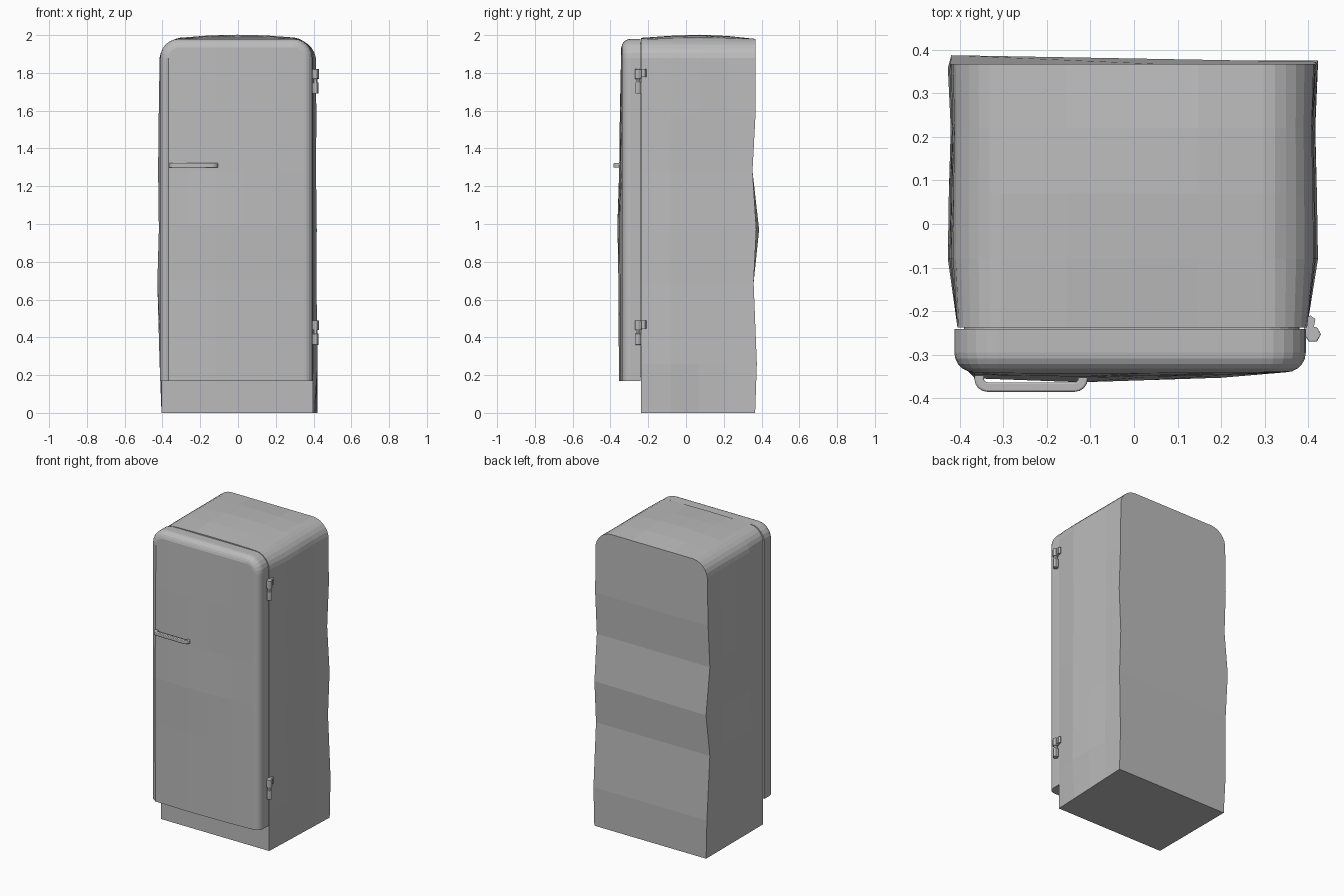
import bpy, bmesh, math
from mathutils import Vector

if "Cube" in bpy.data.objects:
    bpy.data.objects.remove(bpy.data.objects["Cube"])

grey = bpy.data.materials.new("worn grey enamel")
grey.use_nodes = True
grey.diffuse_color = (0.5, 0.5, 0.5, 1)
grey.node_tree.nodes["Principled BSDF"].inputs["Base Color"].default_value = (0.5, 0.5, 0.5, 1)


def finish(name, bm, smooth=False):
    bmesh.ops.recalc_face_normals(bm, faces=bm.faces)
    mesh = bpy.data.meshes.new(name)
    bm.to_mesh(mesh)
    bm.free()
    mesh.materials.append(grey)
    ob = bpy.data.objects.new(name, mesh)
    bpy.context.collection.objects.link(ob)
    if smooth:
        bpy.ops.object.select_all(action='DESELECT')
        ob.select_set(True)
        bpy.context.view_layer.objects.active = ob
        bpy.ops.object.shade_smooth_by_angle(angle=math.radians(30))
    return ob


def lerp(t, xs, ys):
    """Piecewise linear lookup used for dented surfaces."""
    if t <= xs[0]:
        return ys[0]
    for a, b, p, q in zip(xs, xs[1:], ys, ys[1:]):
        if t <= b:
            return p + (q - p) * (t - a) / (b - a)
    return ys[-1]


def arch(x0, x1, z0, z1, r, seg=6, levels=(), cols=0):
    """Outline with square bottom and rounded top, from lower left to lower right."""
    pts = [(x0, z0)] + [(x0, z) for z in levels]
    for cx, start in ((x0 + r, 180), (x1 - r, 90)):
        for i in range(seg + 1):
            a = math.radians(start - 90 * i / seg)
            pts.append((cx + r * math.cos(a), z1 - r + r * math.sin(a)))
        if start == 180:
            pts += [(x0 + r + (x1 - x0 - 2 * r) * i / (cols + 1), z1) for i in range(1, cols + 1)]
    return pts + [(x1, z) for z in reversed(levels)] + [(x1, z0)]


def loft(bm, rings):
    rows = [[bm.verts.new(p) for p in ring] for ring in rings]
    n = len(rows[0])
    for a, b in zip(rows, rows[1:]):
        for i in range(n):
            j = (i + 1) % n
            bm.faces.new((a[i], a[j], b[j], b[i]))
    return rows


# Cabinet: rounded-top shell with dented sides, top and back
LEVELS = [0.26, 0.69, 0.97, 1.28, 1.56]
Z = [0] + LEVELS + [1.88]
LEFT = [0, 0.01, 0.022, 0.014, 0.018, 0.015, 0.01]
RIGHT = [0.025, 0.025, 0.018, 0.02, 0.016, 0.018, 0.015]
BACK_LEFT = [0.366, 0.372, 0.358, 0.387, 0.352, 0.367, 0.367]
BACK_RIGHT = [0.366, 0.375, 0.358, 0.372, 0.352, 0.367, 0.367]
DEPTHS = [-0.237, -0.08, 0.07, 0.22, 0.37]


def cabinet_point(x, z, y):
    side = lerp(y, DEPTHS, [0, 1, 0.9, 0.7, 1])
    out = lerp(z, Z, LEFT if x < 0 else RIGHT)
    if z > 1.88:
        out *= max(0, (1.98 - z) / 0.1)
    if z == 0:
        side = lerp(y, [-0.237, 0.37], [0, 1])
    nx = x + math.copysign(out * side, x)
    top = 0.022 * lerp(y, DEPTHS, [0.25, 0.75, 1, 0.7, 0]) * max(0, 1 - (x / 0.36) ** 2)
    nz = z + (top if z > 1.97 else 0)
    if y == DEPTHS[-1]:
        f = (x + 0.4) / 0.8
        y = lerp(z, Z, BACK_LEFT) * (1 - f) + lerp(z, Z, BACK_RIGHT) * f
    return nx, y, nz


outline = arch(-0.405, 0.397, 0, 1.98, 0.1, 6, LEVELS, 3)
bm = bmesh.new()
rows = loft(bm, [[cabinet_point(x, z, y) for x, z in outline] for y in DEPTHS])
bm.faces.new(rows[0])
back = rows[-1]
k = len(LEVELS) + 1
for i in range(k):
    bm.faces.new((back[i], back[i + 1], back[-2 - i], back[-1 - i]))
bm.faces.new(back[k:len(back) - k])
finish("cabinet", bm)

# Door: rounded front edges, with a gently dented face
bm = bmesh.new()
R = 0.045
sections = [(-0.241, 0)]
for i in range(6):
    a = math.radians(90 * i / 5)
    sections.append((-0.295 - R * math.sin(a), R * (1 - math.cos(a))))
rings = []
for y, d in sections:
    ring = arch(-0.412 + d, 0.394 - d, 0.17, 1.98 - d, 0.1 - d)
    rings.append([(x, y, z) for x, z in ring])
rows = loft(bm, rings)
bm.faces.new(rows[0])
bm.faces.new(rows[-1])
cuts = [(Vector((x, 0, 0)), Vector((1, 0, 0))) for x in (-0.27, -0.12, 0.03, 0.2)]
cuts += [(Vector((0, 0, z)), Vector((0, 0, 1))) for z in (0.35, 0.7, 1.0, 1.28, 1.6)]
for co, no in cuts:
    face = [f for f in bm.faces if f.calc_center_median().y < -0.339 and abs(f.normal.y) > 0.99]
    bm.normal_update()
    face = [f for f in bm.faces if f.calc_center_median().y < -0.339 and abs(f.normal.y) > 0.99]
    geom = face + list({e for f in face for e in f.edges}) + list({v for f in face for v in f.verts})
    bmesh.ops.bisect_plane(bm, geom=geom, plane_co=co, plane_no=no, dist=0.0001)
for v in bm.verts:
    if v.co.y < -0.3399:
        across = lerp(v.co.x, [-0.37, -0.12, 0.2, 0.35], [0.6, 1, 0.55, 0])
        up = lerp(v.co.z, [0.17, 0.7, 1.0, 1.28, 1.6, 1.93], [0.015, 0.018, 0.023, 0.014, 0.01, 0.003])
        v.co.y -= across * up
finish("door", bm)

# Gasket in the gap behind the door
bm = bmesh.new()
rows = loft(bm, [[(x, y, z) for x, z in arch(-0.39, 0.38, 0.19, 1.96, 0.09)] for y in (-0.243, -0.236)])
bm.faces.new(rows[0])
bm.faces.new(rows[1])
finish("door_gasket", bm)


def prism(name, points, z0, z1, bevel=0.0):
    """Vertical prism over a plan outline."""
    bm = bmesh.new()
    rows = loft(bm, [[(x, y, z) for x, y in points] for z in (z0, z1)])
    bm.faces.new(rows[0])
    bm.faces.new(rows[1])
    ob = finish(name, bm, True)
    if bevel:
        mod = ob.modifiers.new("soft edges", 'BEVEL')
        mod.width, mod.segments = bevel, 2
    return ob


# Handle: bracket bar with curved ends
def bracket(inset, front):
    pts = [(-0.366 + inset, -0.34)]
    r = 0.03 - inset
    for cx, s in ((-0.336, 180), (-0.136, 270)):
        for i in range(5):
            a = math.radians(s + 22.5 * i)
            pts.append((cx + r * math.cos(a), front + 0.03 + r * math.sin(a)))
    return pts + [(-0.106 - inset, -0.34)]


prism("handle", bracket(0, -0.385) + bracket(0.022, -0.385)[::-1], 1.298, 1.322, 0.004)


# Hinges: two knuckles and their mounting leaves
def hexagon(cx, cy, r):
    return [(cx + r * math.cos(math.radians(60 * i)), cy + r * math.sin(math.radians(60 * i))) for i in range(6)]


for label, z in (("upper", 1.69), ("lower", 0.36)):
    prism(label + "_hinge_pin", hexagon(0.41, -0.253, 0.018), z, z + 0.06, 0.002)
    prism(label + "_hinge_knuckle", hexagon(0.41, -0.253, 0.019), z + 0.078, z + 0.13, 0.002)
    prism(label + "_hinge_neck", hexagon(0.409, -0.253, 0.012), z + 0.06, z + 0.078)
    prism(label + "_hinge_leaf", [(0.39, -0.25), (0.41, -0.25), (0.416, -0.218), (0.405, -0.21), (0.39, -0.215)],
          z + 0.088, z + 0.13)
